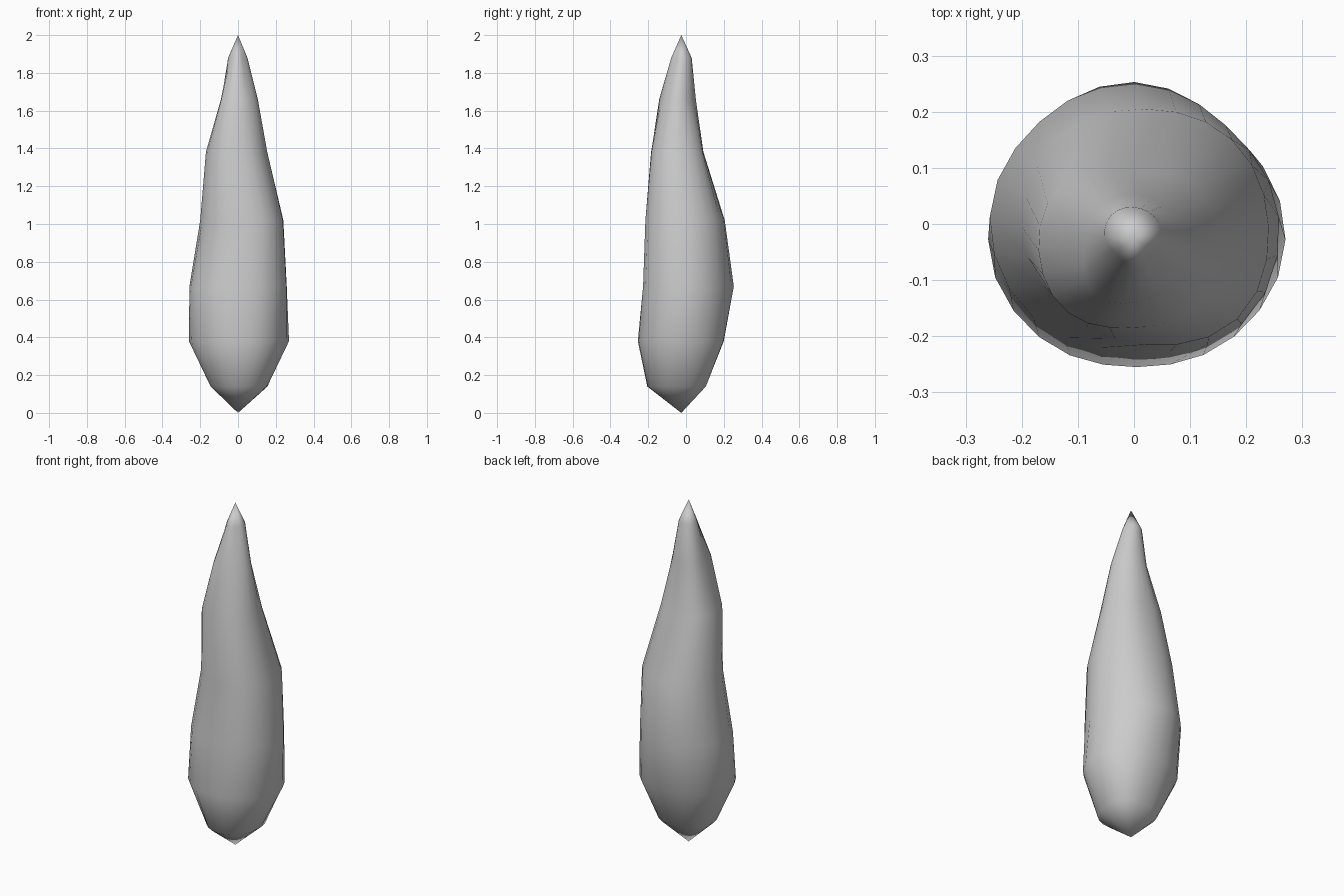
import bpy, bmesh, math

if "Cube" in bpy.data.objects:
    bpy.data.objects.remove(bpy.data.objects["Cube"])

SEGMENTS = 24
POLE_Y = -0.025

# Each ring: height, then its reach in eight directions (E NE N NW W SW S SE)
RINGS = [
    (0.14, (.155, .140, .105, .120, .145, .175, .205, .195)),
    (0.38, (.270, .238, .200, .225, .260, .262, .255, .268)),
    (0.67, (.258, .240, .253, .248, .257, .245, .227, .262)),
    (1.02, (.240, .230, .205, .205, .200, .195, .215, .250)),
    (1.38, (.155, .125, .090, .140, .170, .195, .185, .180)),
    (1.66, (.105, .060, .052, .065, .088, .140, .138, .125)),
    (1.88, (.050, .035, .030, .040, .052, .060, .078, .060)),
]


def ring_points(z, reach):
    """Off-centre ring with a smoothly interpolated radius."""
    cx, cy = (reach[0] - reach[4]) / 2, (reach[2] - reach[6]) / 2
    radii = [h - cx * math.cos(i * math.pi / 4) - cy * math.sin(i * math.pi / 4)
             for i, h in enumerate(reach)]
    points = []
    for s in range(SEGMENTS):
        a = s * math.tau / SEGMENTS
        k = int(s * 8 / SEGMENTS)
        t = s * 8 / SEGMENTS - k
        p0, p1, p2, p3 = (radii[(k + j) % 8] for j in (-1, 0, 1, 2))
        r = p1 + 0.5 * t * (p2 - p0 + t * (2*p0 - 5*p1 + 4*p2 - p3
                                           + t * (3*(p1 - p2) + p3 - p0)))
        points.append((cx + r * math.cos(a), cy + r * math.sin(a), z))
    return points


# Tapered spindle body, closed by a point at each end
bm = bmesh.new()
loops = [[bm.verts.new(p) for p in ring_points(z, reach)] for z, reach in RINGS]
bottom = bm.verts.new((0, POLE_Y, 0.0))
top = bm.verts.new((0, POLE_Y, 2.0))
for i in range(SEGMENTS):
    j = (i + 1) % SEGMENTS
    bm.faces.new((bottom, loops[0][j], loops[0][i]))
    bm.faces.new((top, loops[-1][i], loops[-1][j]))
    for lo, hi in zip(loops, loops[1:]):
        bm.faces.new((lo[i], lo[j], hi[j], hi[i]))
bmesh.ops.recalc_face_normals(bm, faces=bm.faces)
for f in bm.faces:
    f.smooth = True

mesh = bpy.data.meshes.new("spindle_body")
bm.to_mesh(mesh)
bm.free()
body = bpy.data.objects.new("spindle_body", mesh)
bpy.context.collection.objects.link(body)
